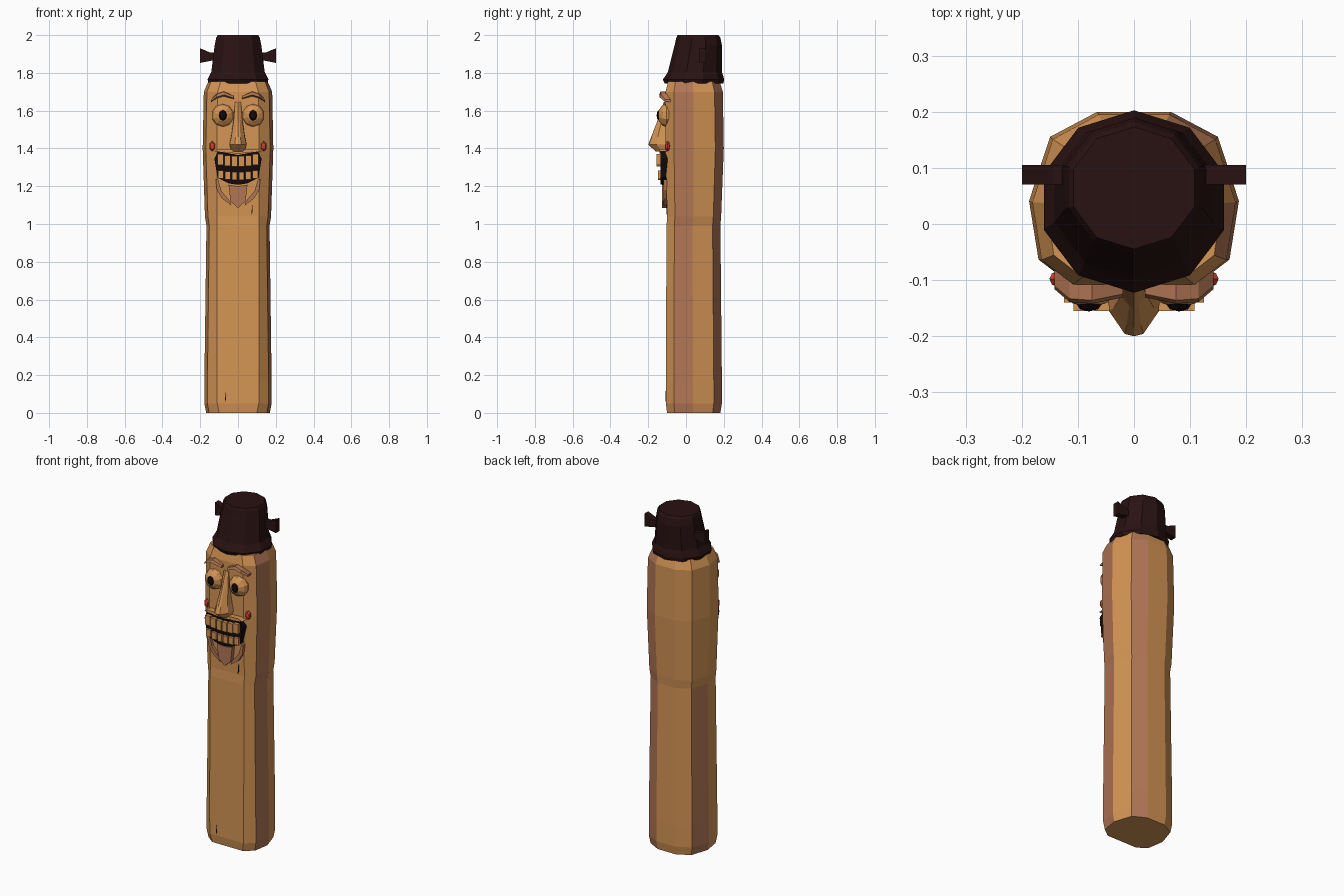
import bpy, bmesh, math
from mathutils import Vector

if "Cube" in bpy.data.objects:
    bpy.data.objects.remove(bpy.data.objects["Cube"])


def mat(name, r, g, b):
    m = bpy.data.materials.new(name)
    m.diffuse_color = (r, g, b, 1)
    m.use_nodes = True
    m.node_tree.nodes["Principled BSDF"].inputs["Base Color"].default_value = m.diffuse_color
    return m


TAN = mat("tan_wood", 0.66, 0.30, 0.09)
RED_WOOD = mat("reddish_wood", 0.44, 0.18, 0.09)
HAT = mat("dark_hat", 0.022, 0.006, 0.006)
BLACK = mat("black_paint", 0.007, 0.003, 0.003)
RED = mat("red_paint", 0.62, 0.05, 0.025)


def finish(name, bm, *mats):
    bmesh.ops.recalc_face_normals(bm, faces=bm.faces[:])
    me = bpy.data.meshes.new(name)
    bm.to_mesh(me)
    bm.free()
    for m in mats:
        me.materials.append(m)
    ob = bpy.data.objects.new(name, me)
    bpy.context.collection.objects.link(ob)
    return ob


def loft_bm(rings):
    """Skin equal-length rings and cap both ends; returns bmesh and side faces [row][side]."""
    bm = bmesh.new()
    vs = [[bm.verts.new(p) for p in r] for r in rings]
    n = len(rings[0])
    rows = []
    for a, b in zip(vs, vs[1:]):
        rows.append([bm.faces.new((a[i], a[(i + 1) % n], b[(i + 1) % n], b[i])) for i in range(n)])
    bm.faces.new(vs[0])
    bm.faces.new(vs[-1])
    return bm, rows


def loft(name, rings, m):
    return finish(name, loft_bm(rings)[0], m)


def prism(name, pts, y0, y1, m):
    """Front-view (x, z) outline extruded from y0 to y1."""
    return loft(name, [[(x, y, z) for x, z in pts] for y in (y0, y1)], m)


def ball(name, loc, size, m, u=10, v=6):
    bm = bmesh.new()
    bmesh.ops.create_uvsphere(bm, u_segments=u, v_segments=v, radius=1)
    for w in bm.verts:  # poles face the front
        x, y, z = w.co
        w.co = Vector(loc) + Vector((x * size[0], -z * size[1], y * size[2]))
    return finish(name, bm, m)


# post: ten-sided section, wider at the head
def section(z, w, yf, yb, f):
    half = [(f, 0), (.91 * w, .145), (w, .484), (.8 * w, .855), (.35 * w, 1)]
    half = [(x, yf + t * (yb - yf), z) for x, t in half]
    return half + [(-x, y, z) for x, y, z in reversed(half)]


post_rings = [section(*r) for r in (
    (0, .168, -.100, .182, .10), (.05, .178, -.107, .190, .11),
    (.17, .178, -.107, .190, .112), (.99, .167, -.103, .182, .112),
    (1.04, .175, -.100, .186, .112), (1.40, .187, -.108, .200, .112),
    (1.70, .181, -.108, .195, .108), (1.755, .157, -.095, .178, .092))]
bm, rows = loft_bm(post_rings)
for i, row in enumerate(rows):
    row[1].material_index = 1          # right side
    row[3].material_index = 1          # right back chamfer
    if i < 3:
        row[6].material_index = 1      # left back side, lower part
# sunken front panel with reddish sloped rim
panel = rows[2][9]
rim = bmesh.ops.inset_individual(bm, faces=[panel], thickness=.024, depth=-.03)
for f in rim["faces"]:
    f.material_index = 1
panel.material_index = 0
finish("carved_post", bm, TAN, RED_WOOD)


# hat
def ring(z, r, cy, n=10):
    return [(1.04 * r * math.cos(a), cy + r * math.sin(a), z)
            for a in (math.tau * (i + .5) / n for i in range(n))]


def oriented(z, r, cy):
    # flat sides face front and back
    return [(x, y, z) for x, y, z in ring(z, r / math.cos(math.pi / 10) * .985, cy)]


loft("hat", [oriented(*r) for r in (
    (1.745, .150, .042), (1.765, .157, .040), (1.79, .145, .045),
    (1.805, .138, .047), (1.95, .120, .065), (1.985, .113, .065), (2.0, .105, .064))], HAT)

# nose
nose = []
for z, w, mid, tip in ((1.645, .016, -.112, -.118), (1.55, .024, -.128, -.150),
                       (1.46, .038, -.150, -.185), (1.42, .047, -.155, -.200),
                       (1.385, .035, -.130, -.160)):
    nose.append([(-w, -.09, z), (-w * .95, mid, z), (-w * .35, tip + .004, z), (0, tip, z),
                 (w * .35, tip + .004, z), (w * .95, mid, z), (w, -.09, z)])
loft("nose", nose, TAN)

# mouth, upper lip and teeth
prism("mouth", [(-.125, 1.345), (-.105, 1.385), (0, 1.365), (.105, 1.385), (.125, 1.345),
                (.108, 1.245), (.05, 1.215), (0, 1.208), (-.05, 1.215), (-.108, 1.245)],
      -.136, -.095, BLACK)
prism("upper_lip", [(-.125, 1.385), (-.1, 1.397), (0, 1.392), (.1, 1.397), (.125, 1.385),
                    (.1, 1.383), (0, 1.372), (-.1, 1.383)], -.14, -.095, TAN)
for i in range(6):
    x = (i - 2.5) * .037
    lift = 1.1 * x * x
    for row, z0, z1, y in (("upper", 1.303, 1.36, -.155), ("lower", 1.232, 1.275, -.148)):
        w = .0155 if row == "upper" else .0145
        prism(row + "_tooth", [(x - w, z0 + lift), (x + w, z0 + lift),
                               (x + w, z1 + lift), (x - w, z1 + lift)], y, -.13, TAN)

# goatee centre lock
prism("goatee", [(-.05, 1.208), (0, 1.20), (.05, 1.208), (.04, 1.12), (0, 1.085), (-.04, 1.12)],
      -.127, -.095, RED_WOOD)

for s, side in ((-1, "left"), (1, "right")):
    # eye and pupil
    ball(side + "_eye", (s * .08, -.103, 1.575), (.060, .045, .062), TAN)
    ball(side + "_pupil", (s * .08, -.142, 1.575), (.023, .014, .029), BLACK, 8, 4)
    # brow: three bent segments
    rings = []
    for x, y, z, h in ((.02, -.113, 1.668, .010), (.075, -.124, 1.688, .015),
                       (.115, -.121, 1.675, .014), (.142, -.098, 1.652, .008)):
        rings.append([(s * x, y + .03, z + h), (s * x, y - .012, z + h * .8),
                      (s * x, y - .018, z - h * .3), (s * x, y + .03, z - h)])
    loft(side + "_brow", rings, RED_WOOD)
    # painted cheek knob
    ball(side + "_cheek", (s * .136, -.098, 1.412), (.017, .014, .027), RED, 6, 4)
    # beard side lock
    prism(side + "_beard_lock", [(s * x, z) for x, z in (
        (.118, 1.235), (.105, 1.235), (.088, 1.175), (.04, 1.118),
        (.035, 1.098), (.085, 1.135), (.112, 1.18))], -.120, -.095, RED_WOOD)
    # hat side peg
    prism(side + "_hat_peg", [(s * x, z) for x, z in (
        (.10, 1.873), (.20, 1.853), (.20, 1.93), (.145, 1.907), (.10, 1.907))],
        .07, .105, HAT)

# small carved cracks
for x, z, y in ((.07, 1.05, -.104), (-.07, .06, -.109)):
    prism("wood_crack", [(x, z), (x + .004, z), (x + .008, z + .03), (x + .006, z + .055),
                         (x + .003, z + .03)], y, y + .005, BLACK)
